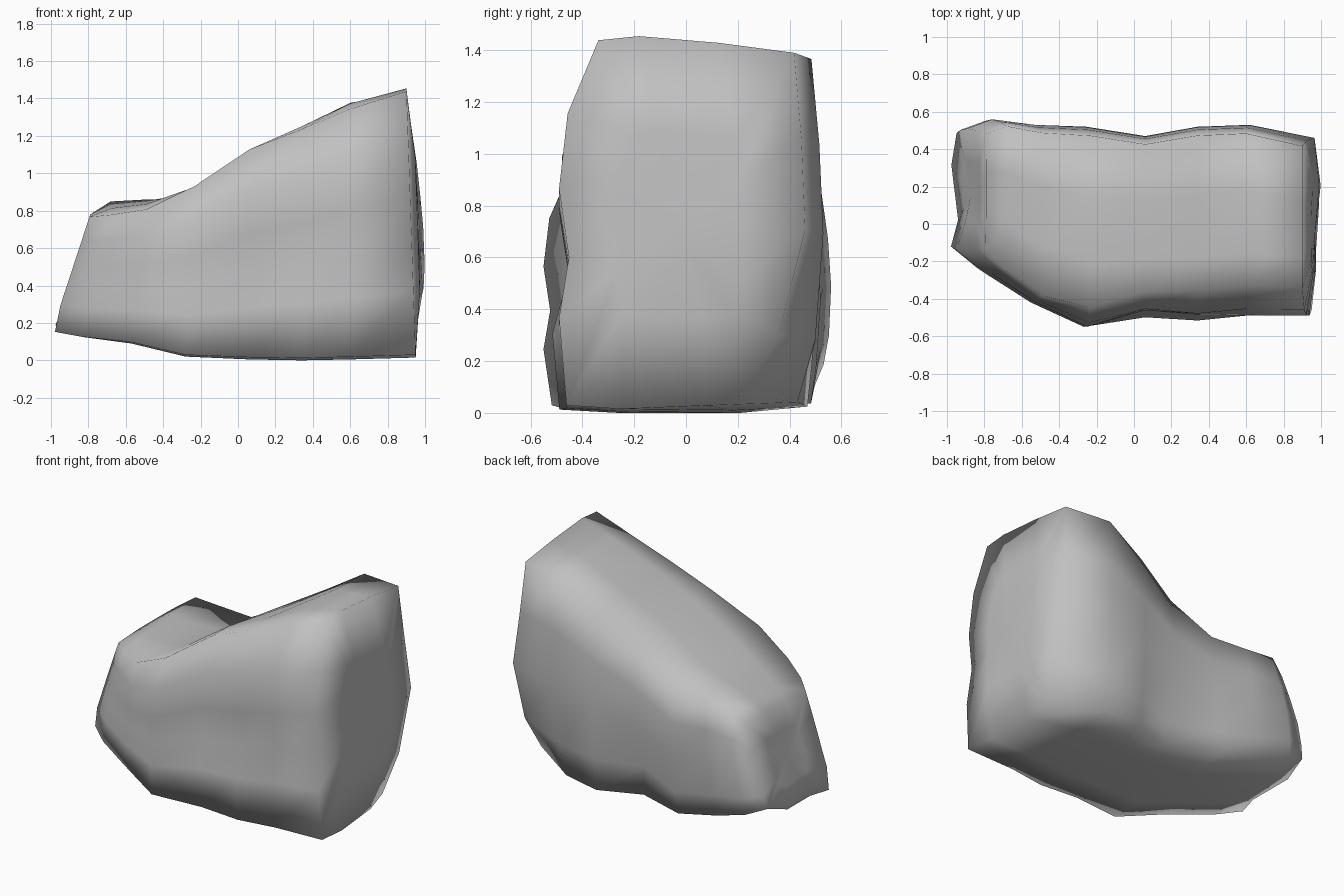
import bpy
import bmesh
from mathutils import Vector

cube = bpy.data.objects.get("Cube")
if cube:
    bpy.data.objects.remove(cube, do_unlink=True)

# Stone colour
stone = bpy.data.materials.new("stone_grey")
stone.use_nodes = True
colour = (0.53, 0.53, 0.53, 1)
stone.diffuse_color = colour
stone.node_tree.nodes["Principled BSDF"].inputs["Base Color"].default_value = colour
stone.node_tree.nodes["Principled BSDF"].inputs["Roughness"].default_value = 0.9

# Rounded, slightly wavy outline: across (front to back), up (bottom to top)
outline = [(-.5, 0), (-.94, .01), (-1, .24), (-.92, .4), (-1, .58), (-.93, .78),
           (-.68, .98), (-.35, 1), (.3, 1), (.91, .99), (.97, .75), (1, .5),
           (.98, .2), (.93, .02), (.4, 0)]

# Stations along the rock:
# x, lean, bottom, top front, top back, front y, back y, squareness of the front top edge
stations = [
    (-1, .21, .14, .78, .78, -.14, .51, .95),
    (-.84, .16, .12, .79, .86, -.26, .56, .9),
    (-.57, .08, .09, .82, .87, -.42, .53, .75),
    (-.28, .05, .02, .96, .86, -.55, .52, .4),
    (.06, 0, .005, 1.17, 1.03, -.5, .47, .1),
    (.34, 0, 0, 1.27, 1.21, -.52, .52, 0),
    (.6, 0, .005, 1.37, 1.38, -.49, .53, 0),
    (.95, -.05, .015, 1.48, 1.4, -.49, .46, 0),
]


def section(x, lean, bottom, top_front, top_back, front, back, square):
    points = []
    for across, up in outline:
        if across < -.6 and up > .3:
            across += (-1 - across) * square
        t = (across + 1) / 2
        top = top_front + (top_back - top_front) * t
        points.append(Vector((x + lean * up, front + (back - front) * t,
                              bottom + (top - bottom) * up)))
    return points


def inset(points, scale, push):
    middle = sum(points, Vector()) / len(points)
    return [middle + (p - middle) * scale + Vector((push, 0, 0)) for p in points]


rings = [section(*s) for s in stations]
rings.insert(0, inset(rings[0], .5, .02))
rings.append(inset(rings[-1], .5, .035))

# Dents and bumps: centre, reach, movement
dents = [
    ((.95, .45, 0), .5, (-.04, -.22, .03)),    # cut away rear corner
    ((.95, .42, .6), .6, (.05, 0, 0)),         # bulge of the tall end
    ((-1, .5, .14), .35, (.05, 0, .1)),        # raised corner of the low end
    ((-1, .06, .14), .25, (.07, 0, .02)),      # nick in the low end
    ((.06, .48, .15), .35, (0, -.12, 0)),      # groove in the back
    ((.2, -.5, .65), .4, (0, .06, 0)),         # hollow in the front
]
for ring in rings:
    for p in ring:
        for centre, reach, move in dents:
            fall = max(0, 1 - (p - Vector(centre)).length / reach)
            p += Vector(move) * fall

# Skin the sections and close both ends
bm = bmesh.new()
loops = [[bm.verts.new(p) for p in ring] for ring in rings]
count = len(outline)
for a, b in zip(loops, loops[1:]):
    for i in range(count):
        j = (i + 1) % count
        bm.faces.new((a[i], a[j], b[j], b[i]))
for loop in (loops[0], loops[-1]):
    middle = bm.verts.new(sum((v.co for v in loop), Vector()) / count)
    for i in range(count):
        bm.faces.new((loop[i], loop[(i + 1) % count], middle))
bmesh.ops.recalc_face_normals(bm, faces=bm.faces[:])
for face in bm.faces:
    face.smooth = True

mesh = bpy.data.meshes.new("rock")
bm.to_mesh(mesh)
bm.free()
mesh.materials.append(stone)
rock = bpy.data.objects.new("rock", mesh)
bpy.context.collection.objects.link(rock)
